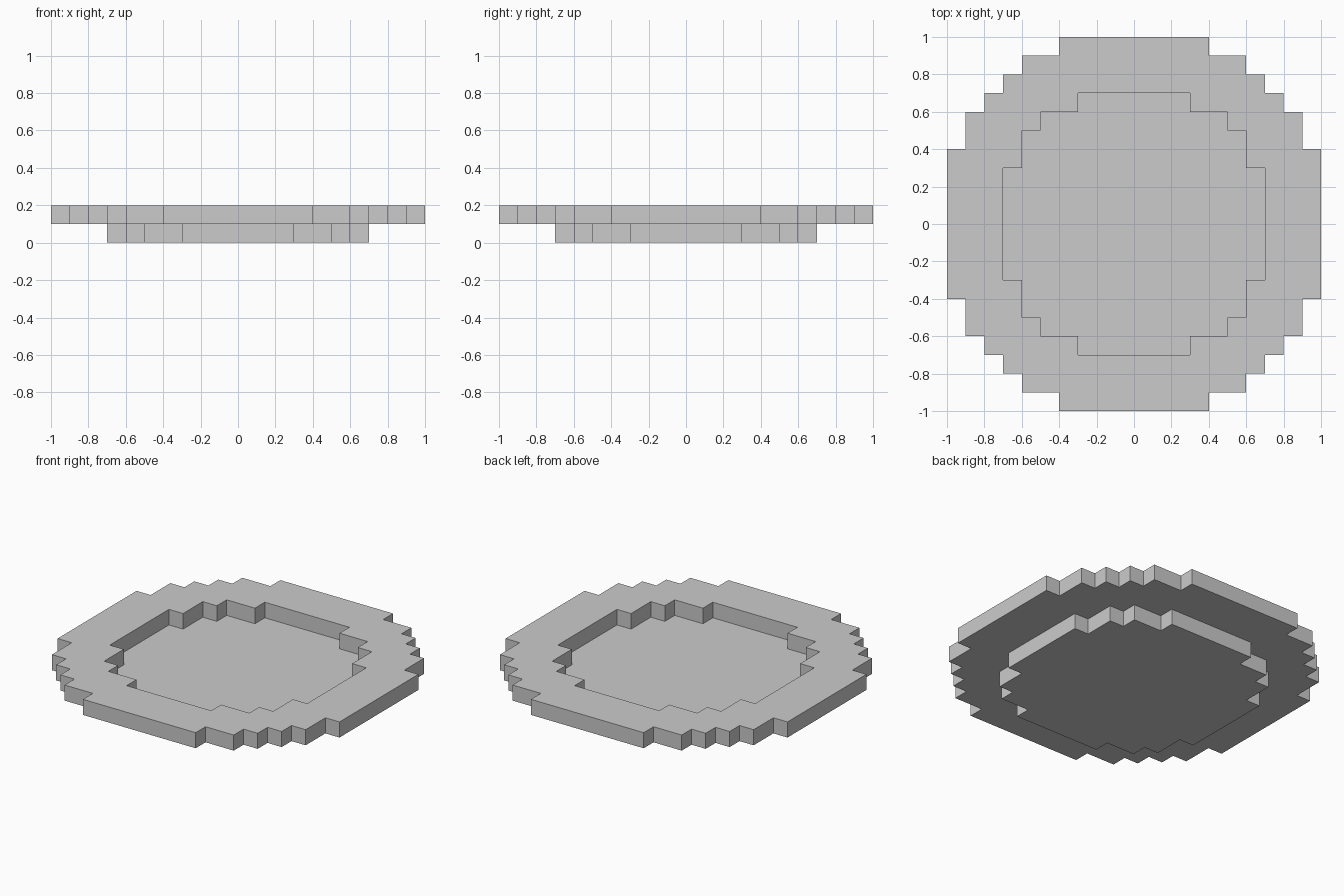
import bpy
import bmesh

if "Cube" in bpy.data.objects:
    bpy.data.objects.remove(bpy.data.objects["Cube"])

CELL = 0.1

# Half-width in cells of each row, from the centre row outward
RIM_ROWS = [10, 10, 10, 10, 9, 9, 8, 7, 6, 4]
BASE_ROWS = [7, 7, 7, 6, 6, 5, 3]


def inside(rows, i, j):
    """True when cell (i, j) is in the mirrored stepped disc."""
    col = i if i >= 0 else -i - 1
    row = j if j >= 0 else -j - 1
    return row < len(rows) and col < rows[row]


def stepped_slab(name, z, rows, hole=()):
    """One-cell-thick slab with a stepped outline and optional stepped hole."""
    bm = bmesh.new()
    corners = {}

    def corner(i, j):
        if (i, j) not in corners:
            corners[i, j] = bm.verts.new((i * CELL, j * CELL, z))
        return corners[i, j]

    n = len(rows)
    for i in range(-n, n):
        for j in range(-n, n):
            if inside(rows, i, j) and not inside(hole, i, j):
                bm.faces.new([corner(i, j), corner(i + 1, j),
                              corner(i + 1, j + 1), corner(i, j + 1)])
    mesh = bpy.data.meshes.new(name)
    bm.to_mesh(mesh)
    bm.free()
    obj = bpy.data.objects.new(name, mesh)
    bpy.context.collection.objects.link(obj)
    solid = obj.modifiers.new("thickness", 'SOLIDIFY')
    solid.thickness = CELL
    solid.offset = 1
    return obj


# Flat base of the dish
stepped_slab("plate_base", 0.0, BASE_ROWS)

# Raised rim whose opening matches the base outline
stepped_slab("plate_rim", CELL, RIM_ROWS, BASE_ROWS)
